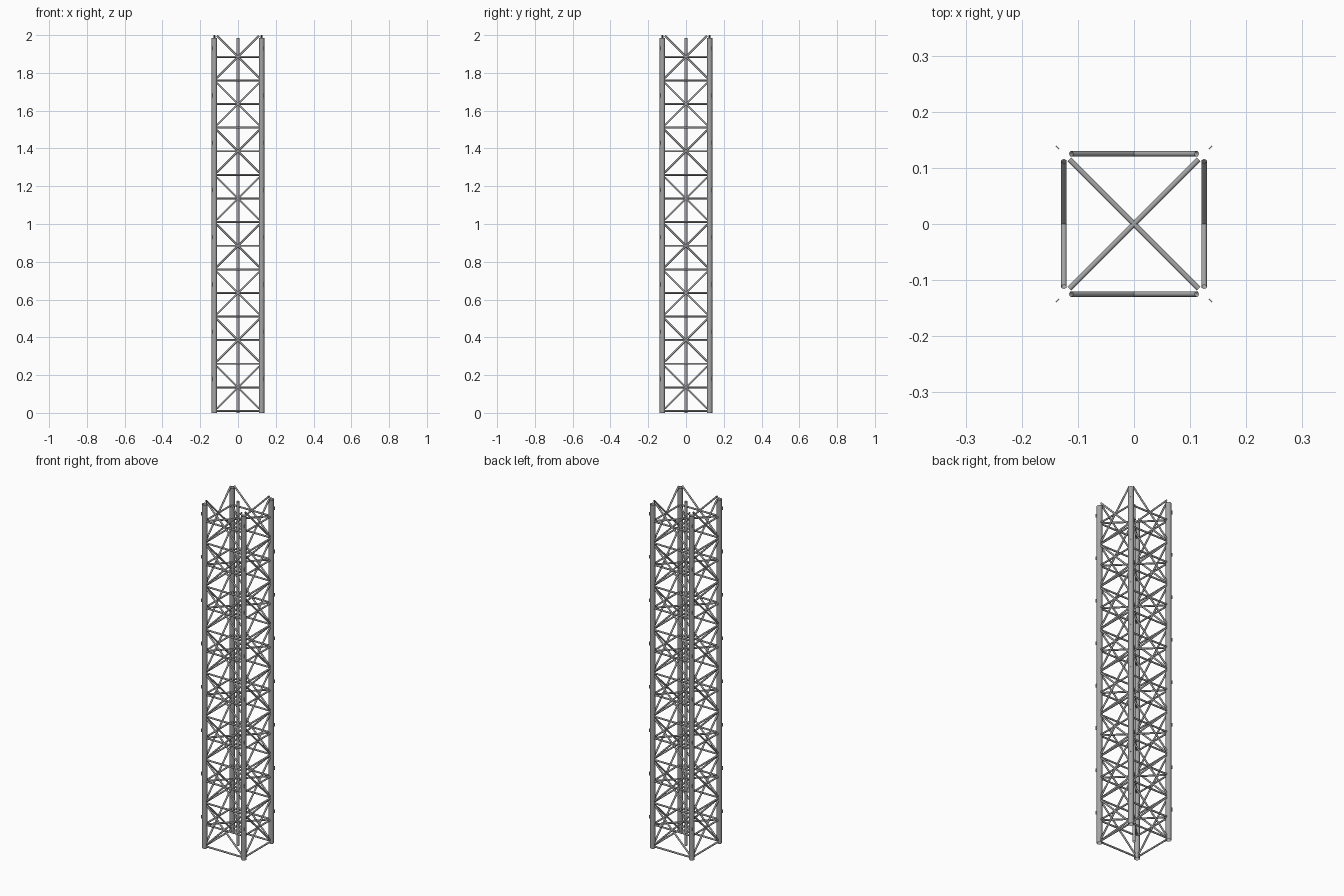
import bpy, bmesh, math
from mathutils import Vector

cube = bpy.data.objects.get("Cube")
if cube:
    bpy.data.objects.remove(cube)

steel = bpy.data.materials.new("grey steel")
steel.use_nodes = True
steel.diffuse_color = (0.38, 0.38, 0.38, 1)
steel.node_tree.nodes["Principled BSDF"].inputs["Base Color"].default_value = steel.diffuse_color

HALF = 0.125      # tower axis to leg axis
STEP = 0.25       # height of one bay
BASE = 0.01
BAYS = 8
REACH = 0.112     # where braces meet the legs
CORNERS = [(1, 1), (-1, 1), (-1, -1), (1, -1)]


def tubes(name, paths, radius, sides=12):
    """One object of open tubes, each running between two points."""
    bm = bmesh.new()
    for a, b in paths:
        a, b = Vector(a), Vector(b)
        d = b - a
        turn = d.to_track_quat('Z', 'Y')
        rings = []
        for end in (a, b):
            ring = []
            for i in range(sides):
                t = math.tau * i / sides
                ring.append(bm.verts.new(end + turn @ Vector((math.cos(t), math.sin(t), 0)) * radius))
            rings.append(ring)
        for i in range(sides):
            j = (i + 1) % sides
            face = bm.faces.new((rings[0][i], rings[0][j], rings[1][j], rings[1][i]))
            face.smooth = True
    return finish(name, bm)


def finish(name, bm):
    mesh = bpy.data.meshes.new(name)
    bm.to_mesh(mesh)
    bm.free()
    mesh.materials.append(steel)
    obj = bpy.data.objects.new(name, mesh)
    bpy.context.collection.objects.link(obj)
    return obj


def on_side(side, u, z):
    """Point on one of the four sides, u along it."""
    return [(u, -HALF, z), (HALF, u, z), (-u, HALF, z), (-HALF, -u, z)][side]


# Corner legs and central post
for n, (sx, sy) in zip(("back_left", "back_right", "front_right", "front_left"), CORNERS):
    tubes(n + "_leg", [((sx * HALF, sy * HALF, 0), (sx * HALF, sy * HALF, 1.985))], 0.0145, 16)
tubes("central_post", [((0, 0, 0), (0, 0, 1.985))], 0.008)

# Side bracing: crossed diagonals and level rails
for side, n in enumerate(("front", "left", "back", "right")):
    rails, diagonals = [], []
    for k in range(BAYS):
        low = BASE + k * STEP
        mid = low + STEP / 2
        for z in (low, mid):
            rails.append((on_side(side, -REACH, z), on_side(side, REACH, z)))
        for s in (-1, 1):
            diagonals.append((on_side(side, -s * REACH, mid - REACH),
                              on_side(side, s * REACH, mid + REACH)))
    tubes(n + "_rails", rails, 0.005)
    tubes(n + "_diagonals", diagonals, 0.005)

# Level cross bars through the post
cross = []
for k in range(BAYS):
    z = BASE + (k + 0.5) * STEP
    for s in (-1, 1):
        cross.append(((-0.115, -s * 0.115, z), (0.115, s * 0.115, z)))
tubes("inner_cross_bars", cross, 0.005)

# Small tabs on the outer edge of each leg
bm = bmesh.new()
for sx, sy in CORNERS:
    out = Vector((sx, sy, 0)).normalized()
    for k in range(BAYS):
        z = Vector((0, 0, 0.18 + k * STEP))
        r = HALF * math.sqrt(2)
        a, b = out * (r + 0.012) + z, out * (r + 0.02) + z
        h = Vector((0, 0, 0.01))
        w = out.cross(Vector((0, 0, 1))) * 0.001
        bottom = [bm.verts.new(p - h) for p in (a - w, b - w, b + w, a + w)]
        top = [bm.verts.new(p + h) for p in (a - w, b - w, b + w, a + w)]
        bm.faces.new(bottom)
        bm.faces.new(top)
        for i in range(4):
            j = (i + 1) % 4
            bm.faces.new((bottom[i], bottom[j], top[j], top[i]))
bmesh.ops.recalc_face_normals(bm, faces=bm.faces)
finish("leg_tabs", bm)
